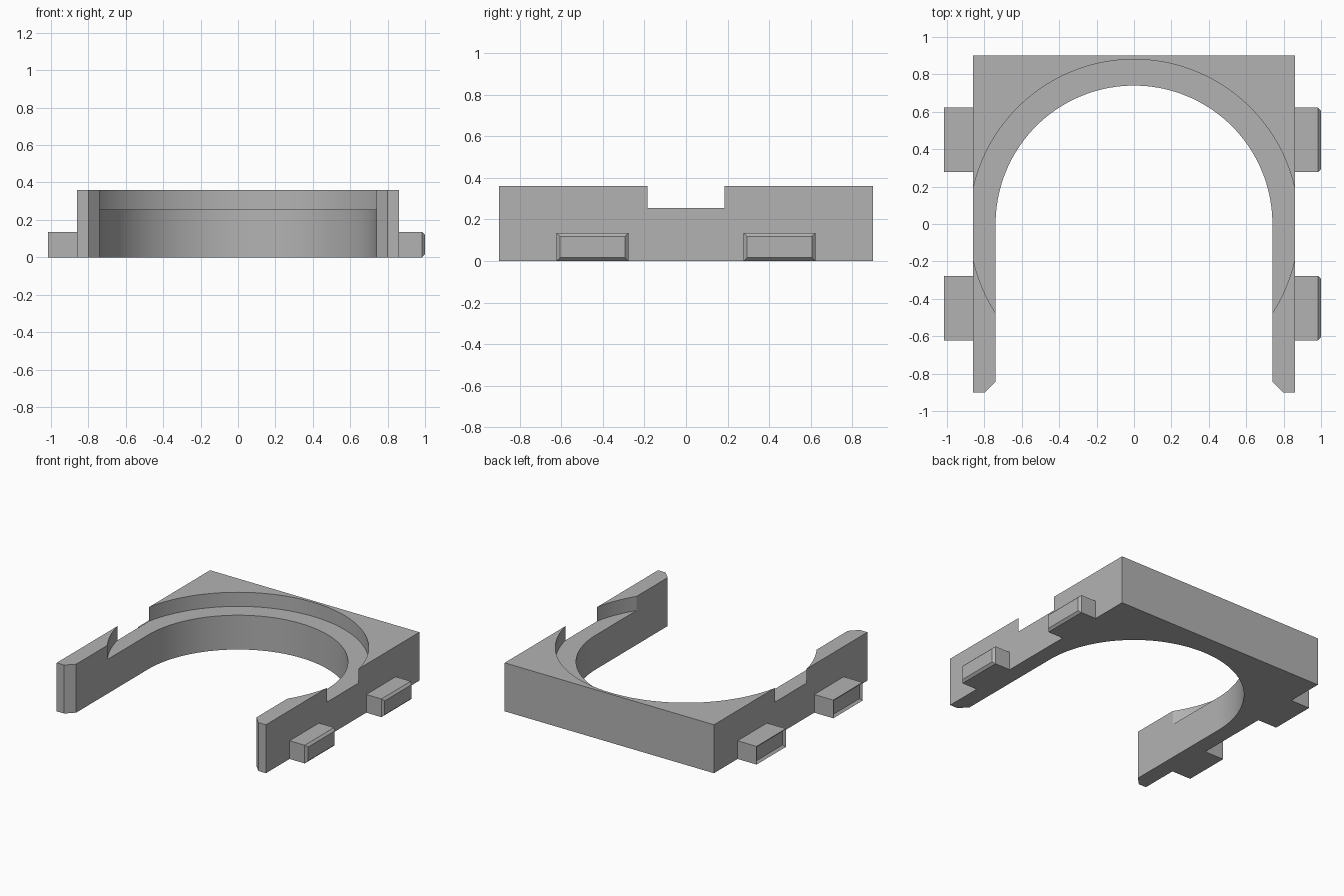
import bpy, bmesh, math

if "Cube" in bpy.data.objects:
    bpy.data.objects.remove(bpy.data.objects["Cube"], do_unlink=True)

HALF_X, HALF_Y, HEIGHT = 0.86, 0.9, 0.36
BORE, SEAT, SEAT_Z = 0.74, 0.88, 0.255
TIP = 0.058

grey = bpy.data.materials.new("plain grey")
grey.use_nodes = True
colour = (0.45, 0.45, 0.45, 1)
grey.diffuse_color = colour
grey.node_tree.nodes["Principled BSDF"].inputs["Base Color"].default_value = colour


def make_object(name, bm):
    bmesh.ops.recalc_face_normals(bm, faces=bm.faces)
    mesh = bpy.data.meshes.new(name)
    bm.to_mesh(mesh)
    bm.free()
    mesh.materials.append(grey)
    obj = bpy.data.objects.new(name, mesh)
    bpy.context.collection.objects.link(obj)
    return obj


def prism(name, outline, z0, z1):
    bm = bmesh.new()
    face = bm.faces.new([bm.verts.new((x, y, z0)) for x, y in outline])
    top = bmesh.ops.extrude_face_region(bm, geom=[face])["geom"]
    verts = [v for v in top if isinstance(v, bmesh.types.BMVert)]
    bmesh.ops.translate(bm, verts=verts, vec=(0, 0, z1 - z0))
    return make_object(name, bm)


def arc(radius, start, end, steps):
    angles = [start + (end - start) * i / steps for i in range(steps + 1)]
    return [(radius * math.cos(a), radius * math.sin(a)) for a in angles]


# U-shaped frame with chamfered inner tips
right_tip = [(BORE, -HALF_Y + TIP), (BORE + TIP, -HALF_Y), (HALF_X, -HALF_Y), (HALF_X, HALF_Y)]
left_tip = [(-x, y) for x, y in reversed(right_tip)]
frame = prism("frame", right_tip + left_tip + arc(BORE, math.pi, 0, 72), 0, HEIGHT)

# Round stepped seat cut into the upper part
cutter = prism("seat_cutter", arc(SEAT, 0, math.tau, 144)[:-1], SEAT_Z, HEIGHT + 0.2)
cutter.hide_render = True
cut = frame.modifiers.new("seat", "BOOLEAN")
cut.operation, cut.solver, cut.object = "DIFFERENCE", "EXACT", cutter
bpy.context.view_layer.objects.active = frame
frame.select_set(True)
bpy.ops.object.modifier_apply(modifier=cut.name)
bpy.data.objects.remove(cutter, do_unlink=True)
bpy.ops.object.shade_smooth_by_angle(angle=math.radians(25))


# Side tabs with a chamfered outer end
def tab(name, side, y):
    bm = bmesh.new()
    bmesh.ops.create_cube(bm, size=1)
    length, width, height = 1 - HALF_X, 0.345, 0.135
    for v in bm.verts:
        v.co.x = side * (HALF_X + (v.co.x + 0.5) * length)
        v.co.y = y + v.co.y * width
        v.co.z = (v.co.z + 0.5) * height
    outer = [e for e in bm.edges if all(abs(v.co.x) > 0.99 for v in e.verts)]
    bmesh.ops.bevel(bm, geom=outer, offset=0.016, segments=1, affect="EDGES")
    return make_object(name, bm)


for side, side_name in ((-1, "right"), (1, "left")):
    for y, end_name in ((-0.45, "front"), (0.45, "back")):
        tab(f"{side_name}_{end_name}_tab", side, y)
